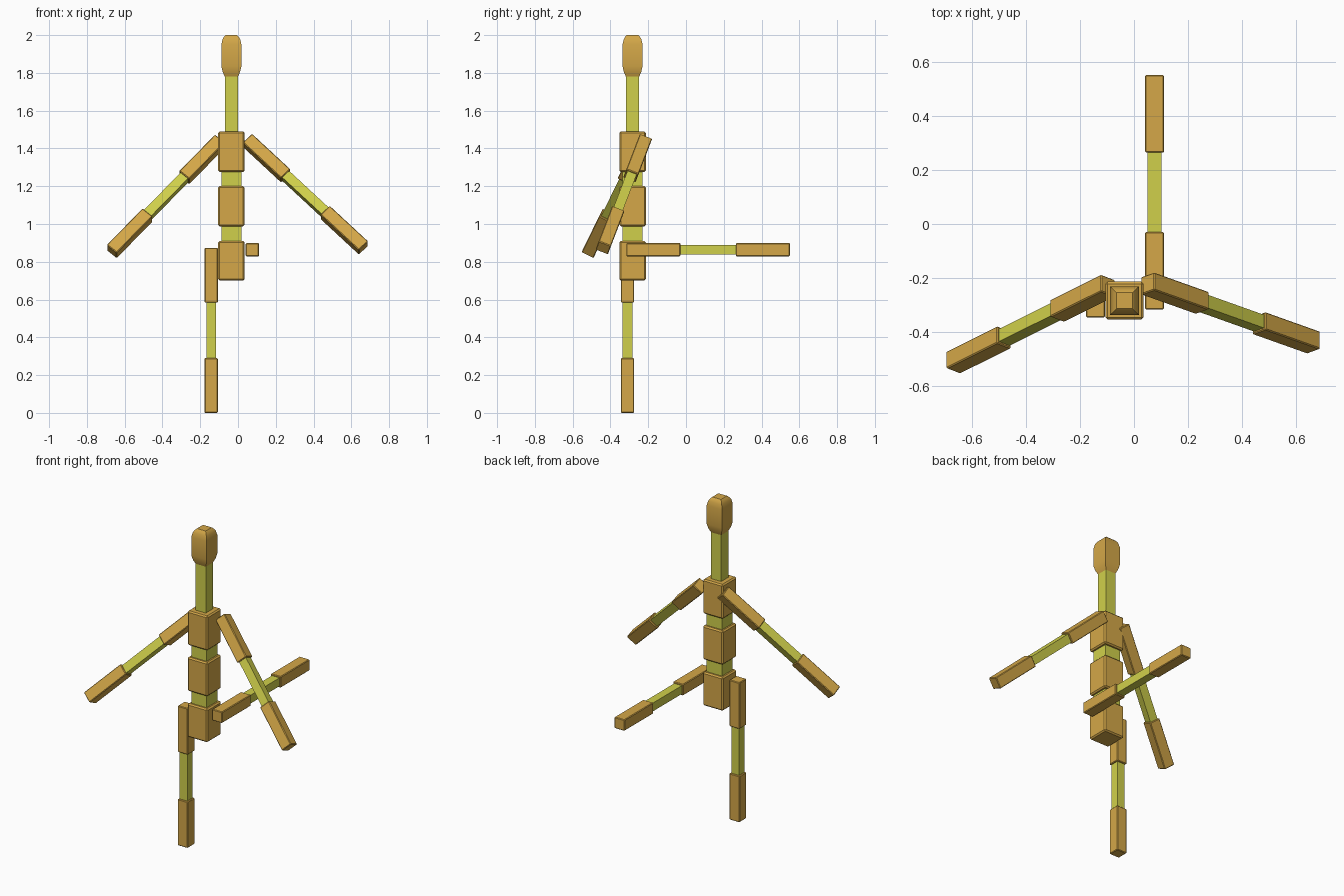
import bpy, bmesh
from math import radians
from mathutils import Matrix, Vector

cube = bpy.data.objects.get("Cube")
if cube:
    bpy.data.objects.remove(cube, do_unlink=True)


def material(name, color):
    mat = bpy.data.materials.new(name)
    mat.use_nodes = True
    mat.diffuse_color = color
    mat.node_tree.nodes["Principled BSDF"].inputs["Base Color"].default_value = color
    return mat


TAN = material("tan_brown", (0.66, 0.39, 0.065, 1))
YELLOW = material("olive_yellow", (0.63, 0.63, 0.07, 1))


def finish(name, bm, mat, matrix):
    mesh = bpy.data.meshes.new(name)
    bm.to_mesh(mesh)
    bm.free()
    mesh.materials.append(mat)
    obj = bpy.data.objects.new(name, mesh)
    obj.matrix_world = matrix
    bpy.context.collection.objects.link(obj)
    return obj


def block(name, half, low, high, mat, matrix, bevel=0.0):
    """Square bar between two heights in the frame of the given matrix."""
    bm = bmesh.new()
    bmesh.ops.create_cube(bm, size=1)
    bmesh.ops.scale(bm, vec=(2 * half, 2 * half, high - low), verts=bm.verts)
    bmesh.ops.translate(bm, vec=(0, 0, (low + high) / 2), verts=bm.verts)
    if bevel:
        bmesh.ops.bevel(bm, geom=bm.edges[:], offset=bevel, segments=1,
                        affect='EDGES')
    return finish(name, bm, mat, matrix)


# Spine: three stacked blocks joined by slimmer links, and a long neck
spine = Matrix.Translation((-0.035, -0.283, 0))
for name, low, high in (("pelvis", 0.70, 0.91), ("waist", 0.988, 1.20),
                        ("chest", 1.275, 1.49)):
    block(name, 0.07, low, high, TAN, spine, 0.008)
block("lower_spine_link", 0.053, 0.90, 1.0, YELLOW, spine)
block("upper_spine_link", 0.053, 1.19, 1.285, YELLOW, spine)
block("neck", 0.035, 1.48, 1.80, YELLOW, spine)

# Head: square rings stacked from the tapered jaw to the rounded crown
bm = bmesh.new()
rings = []
for half, z in ((0.035, 1.78), (0.046, 1.805), (0.053, 1.835), (0.053, 1.95),
                (0.047, 1.977), (0.04, 1.99), (0.03, 2.0)):
    rings.append([bm.verts.new((x * half, y * half, z))
                  for x, y in ((-1, -1), (1, -1), (1, 1), (-1, 1))])
for a, b in zip(rings, rings[1:]):
    for i in range(4):
        j = (i + 1) % 4
        bm.faces.new((a[i], a[j], b[j], b[i]))
bm.faces.new(rings[0][::-1])
bm.faces.new(rings[-1])
head = finish("head", bm, TAN, spine)
bpy.context.view_layer.objects.active = head
head.select_set(True)
bpy.ops.object.shade_smooth_by_angle(angle=radians(40))
head.select_set(False)


# Limbs: thick upper bar, thin joint bar, thick lower bar along local -z
def limb(name, center, swing, spread, length=0.866):
    rot = Matrix.Rotation(radians(swing), 4, 'X') @ Matrix.Rotation(radians(spread), 4, 'Y')
    frame = Matrix.Translation(Vector(center)) @ rot
    end, joint = length / 2, 0.147
    block(name + "_upper", 0.035, joint, end, TAN, frame, 0.004)
    block(name + "_middle", 0.026, -joint - 0.01, joint + 0.01, YELLOW, frame)
    block(name + "_lower", 0.035, -end, -joint, TAN, frame, 0.004)


limb("left_arm", (0.357, -0.329, 1.158), -21, -45.2)
limb("right_arm", (-0.382, -0.37, 1.146), -26, 41.4)
limb("left_leg", (0.076, 0.117, 0.864), 90, 0)
limb("right_leg", (-0.142, -0.31, 0.437), 0, 0, 0.874)
